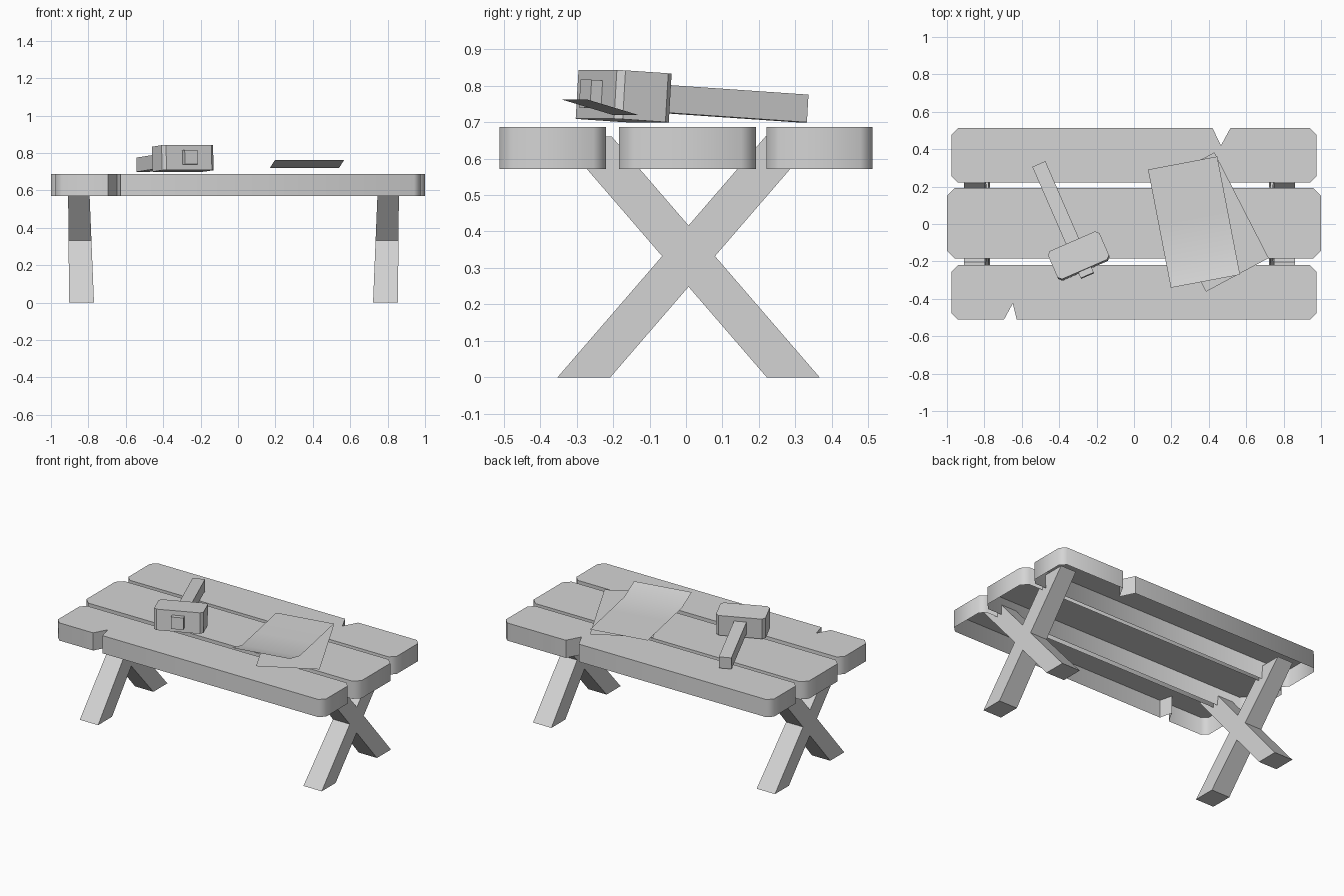
import bpy
import bmesh
from math import radians
from mathutils import Matrix

cube = bpy.data.objects.get("Cube")
if cube:
    bpy.data.objects.remove(cube, do_unlink=True)

grey = bpy.data.materials.new("plain grey")
grey.use_nodes = True
COLOUR = (0.66, 0.66, 0.66, 1)
grey.diffuse_color = COLOUR
grey.node_tree.nodes["Principled BSDF"].inputs["Base Color"].default_value = COLOUR


def add_object(name, bm, smooth=False):
    bmesh.ops.recalc_face_normals(bm, faces=bm.faces)
    for face in bm.faces:
        face.smooth = smooth
    mesh = bpy.data.meshes.new(name)
    bm.to_mesh(mesh)
    bm.free()
    if smooth:
        mesh.set_sharp_from_angle(angle=radians(50))
    mesh.materials.append(grey)
    obj = bpy.data.objects.new(name, mesh)
    bpy.context.collection.objects.link(obj)
    return obj


def prism(name, outline, low, high, hollow=False):
    """Extrude an outline upwards; a hollow prism is open underneath."""
    bm = bmesh.new()
    bottom, top = ([bm.verts.new((x, y, z)) for x, y in outline]
                   for z in (low, high))
    bm.faces.new(top)
    if not hollow:
        bm.faces.new(bottom[::-1])
    for i in range(len(outline)):
        bm.faces.new((bottom[i - 1], bottom[i], top[i], top[i - 1]))
    return add_object(name, bm, smooth=hollow)


def chamfered(hx, y0, y1, cut, front_notch=(), back_notch=()):
    """Rectangle with cut corners and optional notches in its long edges."""
    return [(-hx, y0 + cut), (-hx + cut, y0), *front_notch,
            (hx - cut, y0), (hx, y0 + cut), (hx, y1 - cut), (hx - cut, y1),
            *back_notch, (-hx + cut, y1), (-hx, y1 - cut)]


# Table top: three hollow planks, the outer two with a split in the edge
LOW, TOP = 0.571, 0.687
prism("middle_plank", chamfered(1.0, -0.184, 0.192, 0.04), LOW, TOP, hollow=True)
prism("front_plank", chamfered(0.975, -0.511, -0.22, 0.034,
      front_notch=[(-0.695, -0.511), (-0.648, -0.425), (-0.627, -0.511)]),
      LOW, TOP, hollow=True)
prism("back_plank", chamfered(0.975, 0.221, 0.512, 0.034,
      back_notch=[(0.515, 0.512), (0.465, 0.42), (0.42, 0.512)]),
      LOW, TOP, hollow=True)


# Crossed legs: slanted beams that narrow a little on the inner side
def leg(name, side, shift, slant):
    height = 0.66
    bm = bmesh.new()
    rings = []
    for z, foot, inner, outer in ((0, 0.287, 0.77, 0.903),
                                  (height, -0.283, 0.797, 0.909)):
        corners = ((inner, -1), (outer, -1), (outer, 1), (inner, 1))
        rings.append([bm.verts.new((side * x + shift,
                                    0.007 + slant * (foot + 0.0725 * s), z))
                      for x, s in corners])
    for ring in rings:
        bm.faces.new(ring)
    for i in range(4):
        j = (i + 1) % 4
        bm.faces.new((rings[0][i], rings[0][j], rings[1][j], rings[1][i]))
    add_object(name, bm)


for side_name, side, shift in (("right", -1, 0), ("left", 1, -0.048)):
    leg(side_name + "_leg_front_foot", side, shift, -1)
    leg(side_name + "_leg_back_foot", side, shift, 1)

# Mallet lying on the table, tilted down towards the handle end
pose = (Matrix.Translation((-0.295, -0.171, 0.771))
        @ Matrix.Rotation(radians(23.5), 4, "Z")
        @ Matrix.Rotation(radians(-3.6), 4, "X"))
head = prism("mallet_head", chamfered(0.15, -0.082, 0.082, 0.018), -0.067, 0.067)
handle = prism("mallet_handle", [(-0.038, -0.115), (0.038, -0.115),
                                 (0.038, 0.535), (-0.038, 0.535)], -0.038, 0.038)
for part in (head, handle):
    part.data.transform(pose)


# Sheets of paper, the upper one curling up at its front edge
def sheet(name, corner, across, along, profile):
    bm = bmesh.new()
    rows = []
    for t, z in profile:
        x, y = (corner[k] + along[k] * t for k in (0, 1))
        rows.append((bm.verts.new((x, y, z)),
                     bm.verts.new((x + across[0], y + across[1], z))))
    for a, b in zip(rows, rows[1:]):
        bm.faces.new((a[0], a[1], b[1], b[0]))
    add_object(name, bm, smooth=True)


sheet("lower_paper", (0.385, -0.362), (0.335, 0.18), (-0.29, 0.565),
      [(0, 0.70), (1, 0.70)])
sheet("upper_paper", (0.197, -0.341), (0.37, 0.07), (-0.122, 0.632),
      [(0, 0.762), (0.22, 0.72), (0.55, 0.719), (1, 0.719)])
